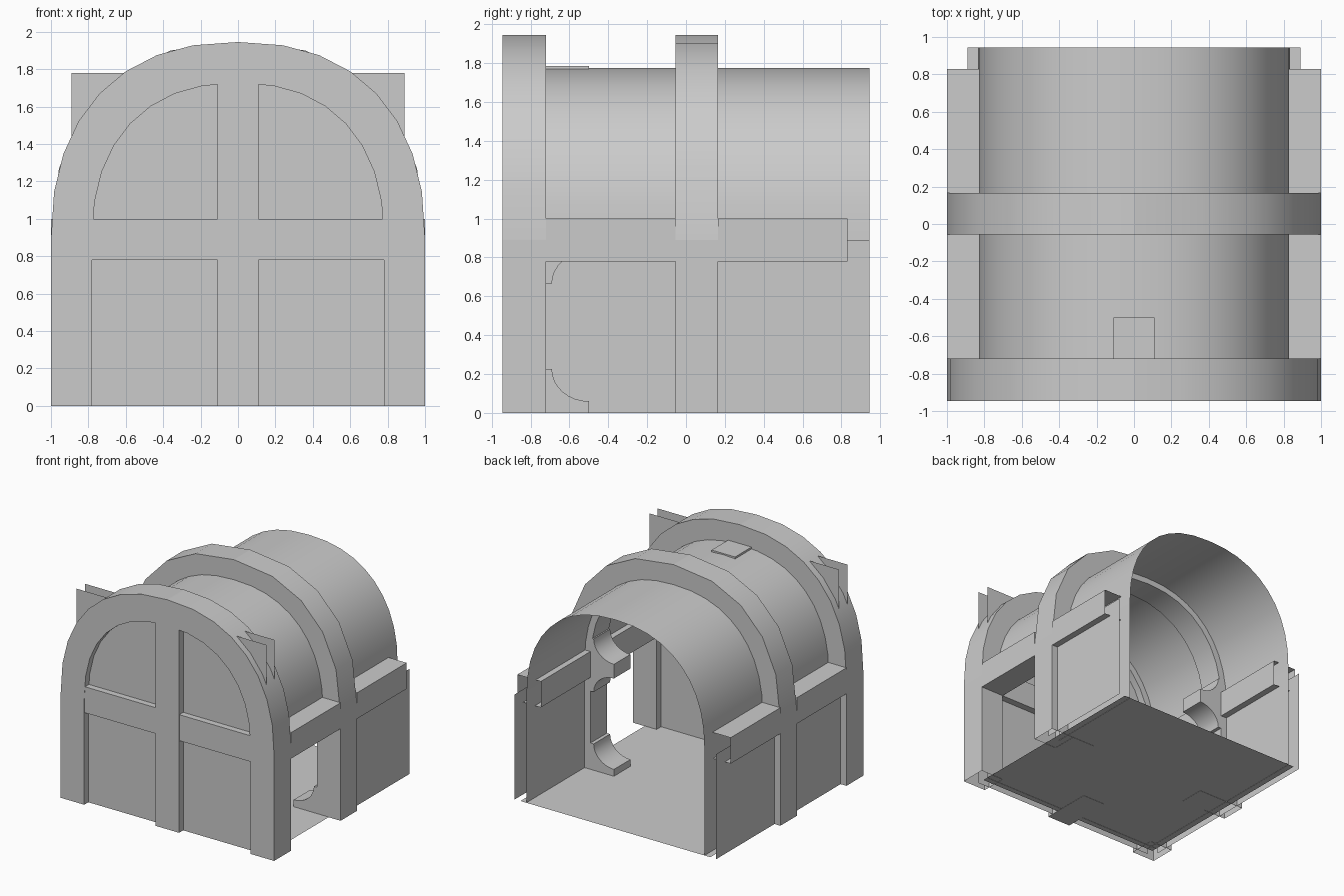
import bpy, bmesh, math
from mathutils import Vector

cube = bpy.data.objects.get("Cube")
if cube:
    bpy.data.objects.remove(cube)

stone = bpy.data.materials.new("plain_grey")
stone.use_nodes = True
GREY = (0.6, 0.6, 0.6, 1)
stone.diffuse_color = GREY
stone.node_tree.nodes["Principled BSDF"].inputs["Base Color"].default_value = GREY

# Grid module: half band width, spring line, bay limits
H, SPRING = 0.11, 0.89
BACK, FRONT = 0.945, -0.945
FRONT_IN = -0.72
RIB0, RIB1 = -0.055, 0.165
LEVELS = (0, 0.225, 0.67, SPRING, 1.115, 1.56, 1.78)


def finish(name, bm, smooth=False):
    bmesh.ops.recalc_face_normals(bm, faces=bm.faces)
    mesh = bpy.data.meshes.new(name)
    bm.to_mesh(mesh)
    bm.free()
    mesh.materials.append(stone)
    obj = bpy.data.objects.new(name, mesh)
    bpy.context.scene.collection.objects.link(obj)
    if smooth:
        bpy.ops.object.select_all(action='DESELECT')
        obj.select_set(True)
        bpy.context.view_layer.objects.active = obj
        bpy.ops.object.shade_smooth_by_angle(angle=math.radians(35))
    return obj


def box(name, lo, hi, open_dir=None):
    bm = bmesh.new()
    bmesh.ops.create_cube(bm, size=1)
    if open_dir:
        bm.normal_update()
        caps = [f for f in bm.faces if f.normal.dot(Vector(open_dir)) > 0.9]
        bmesh.ops.delete(bm, geom=caps, context='FACES')
    for v in bm.verts:
        v.co = [(a + b) / 2 + c * (b - a) for a, b, c in zip(lo, hi, v.co)]
    return finish(name, bm)


def sheet(name, corner, u, w):
    bm = bmesh.new()
    c, u, w = Vector(corner), Vector(u), Vector(w)
    bm.faces.new([bm.verts.new(p) for p in (c, c + u, c + u + w, c + w)])
    return finish(name, bm)


def arch_curve(a, b, side, n):
    # Slightly squared arch, from the spring line to the crown
    pts = []
    for i in range(n + 1):
        t = math.pi / 2 * i / n
        pts.append((side * a * math.cos(t) ** 0.87, SPRING + b * math.sin(t) ** 0.87
                    if i < n else SPRING + b))
    pts[-1] = (0, SPRING + b)
    return pts


def prism(name, pts, place, d0, d1, smooth=False):
    # Extrude a closed outline between two depths
    bm = bmesh.new()
    face = bm.faces.new([bm.verts.new(place(p, q, d0)) for p, q in pts])
    ext = bmesh.ops.extrude_face_region(bm, geom=[face])["geom"]
    shift = Vector(place(0, 0, d1)) - Vector(place(0, 0, d0))
    bmesh.ops.translate(bm, vec=shift, verts=[v for v in ext if isinstance(v, bmesh.types.BMVert)])
    return finish(name, bm, smooth)


def rib(name, y0, y1, n):
    # Two pillars and two quarter arches meeting at the crown
    for side, word in ((1, "left"), (-1, "right")):
        outer = arch_curve(1.0, 1.055, side, n)
        inner = arch_curve(0.78, 0.835, side, 8)
        prism(f"{name}_arch_{word}", outer + inner[::-1],
              lambda p, q, d: (p, d, q), y0, y1, True)
        x0, x1 = sorted((side * 0.78, side))
        for i, (z0, z1) in enumerate(zip(LEVELS[:3], LEVELS[1:4])):
            box(f"{name}_pillar_{word}_{i + 1}", (x0, y0, z0), (x1, y1, z1),
                (0, 0, -1) if i == 0 else None)


rib("front_rib", FRONT, FRONT_IN, 8)
rib("middle_rib", RIB0, RIB1, 5)

# Vault skin
bm = bmesh.new()
line = arch_curve(0.835, 0.885, 1, 10) + arch_curve(0.835, 0.885, -1, 10)[-2::-1]
rows = [[bm.verts.new((x, y, z)) for x, z in line] for y in (-0.78, BACK)]
for i in range(len(line) - 1):
    bm.faces.new((rows[0][i], rows[0][i + 1], rows[1][i + 1], rows[1][i]))
finish("vault", bm, True)

# Floor, front wall and side wall skins
sheet("floor", (-SPRING, -0.83, 0.002), (2 * SPRING, 0, 0), (0, BACK + 0.83, 0))
for y, word in ((-0.89, "outer"), (-0.78, "inner")):
    sheet(f"front_wall_{word}", (-SPRING, y, 0), (2 * SPRING, 0, 0), (0, 0, 1.78))
for x, word in ((0.835, "inner"), (0.945, "outer")):
    sheet(f"left_wall_{word}", (x, RIB1 - H, 0), (0, BACK - RIB1 + H, 0), (0, 0, SPRING))
    sheet(f"right_wall_{word}", (-x, -0.83, 0), (0, BACK + 0.83, 0), (0, 0, SPRING))

# Front pilaster in stacked blocks
for i, (z0, z1) in enumerate(zip(LEVELS, LEVELS[1:])):
    box(f"front_pilaster_{i + 1}", (-H, FRONT, z0), (H, FRONT_IN, z1))

# Horizontal bands at the spring line
for side, word in ((1, "left"), (-1, "right")):
    x0, x1 = sorted((side * H, side * 0.78))
    box(f"front_band_{word}", (x0, FRONT + 0.002, 0.78), (x1, FRONT_IN, 1.0))
    x0, x1 = sorted((side * 0.78, side))
    box(f"front_bay_ledge_{word}", (x0, FRONT_IN, 0.78), (x1, RIB0, 1.0))
    box(f"back_bay_ledge_{word}", (x0, RIB1, 0.78), (x1, 0.83, 1.0), (0, 1, 0))

# Curved corner brackets: (reach, height) outline with a hollow quarter curve
bracket = [(0, 0), (0.22, 0), (0.22, 0.06)]
for i in range(1, 8):
    t = math.pi / 2 * i / 8
    bracket.append((0.22 - 0.19 * math.sin(t), 0.225 - 0.165 * math.cos(t)))
bracket += [(0.03, 0.225), (0, 0.225)]

spots = ((0, 1, "floor"), (SPRING, -1, "lower"), (SPRING, 1, "upper"), (1.785, -1, "crown"))
for z, up, word in spots:
    prism(f"front_bracket_{word}", bracket,
          lambda p, q, d: (d, FRONT_IN + p, z + up * q), -H, H, True)
    if word != "crown":
        for side, hand in ((1, "left"), (-1, "right")):
            prism(f"middle_bracket_{word}_{hand}", bracket,
                  lambda p, q, d: (side * (0.78 - p), d, z + up * q), RIB0, RIB1, True)
